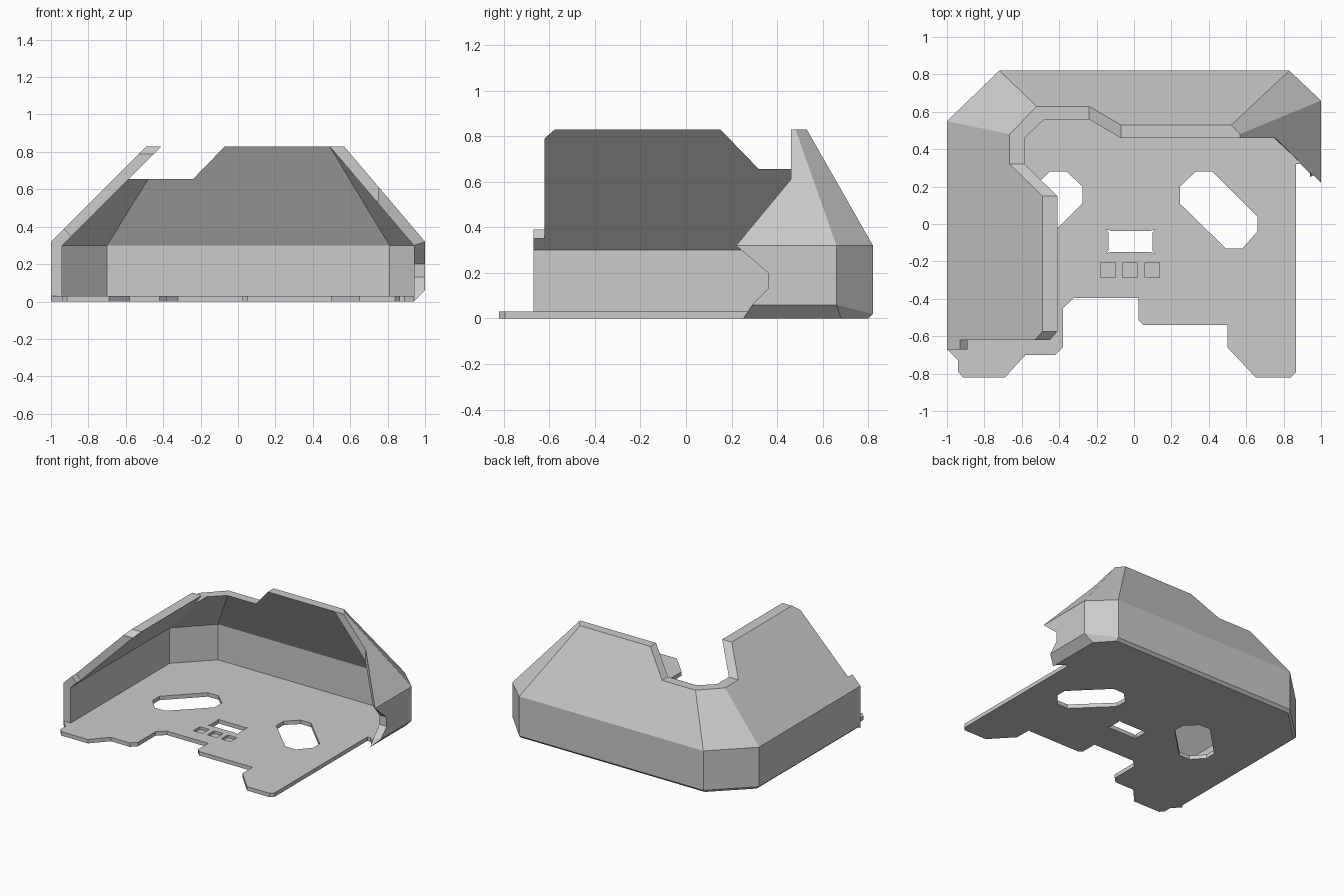
import bpy, bmesh

if "Cube" in bpy.data.objects:
    bpy.data.objects.remove(bpy.data.objects["Cube"])

def finish(name, bm):
    bmesh.ops.recalc_face_normals(bm, faces=bm.faces)
    me = bpy.data.meshes.new(name)
    bm.to_mesh(me)
    bm.free()
    ob = bpy.data.objects.new(name, me)
    bpy.context.collection.objects.link(ob)
    return ob

def prism(bm, outline, z0, z1):
    f = bm.faces.new([bm.verts.new((x, y, z0)) for x, y in outline])
    r = bmesh.ops.extrude_face_region(bm, geom=[f])
    for v in r["geom"]:
        if isinstance(v, bmesh.types.BMVert):
            v.co.z = z1

# Wall points: each is an (outer, inner) pair lying on one sloped wall
INNER_Z = {0: .03, .02: .03, .32: .30}

def rise(z, bend):
    return max(z - bend, 0)

def L(y, z, yi=None, zi=None):
    zi = INNER_Z.get(z, z) if zi is None else zi
    x = -.98 if z == 0 else -1 + rise(z, .32)
    return (x, y, z), (-.94 + rise(zi, .30), y if yi is None else yi, zi)

def B(x, z, xi=None):
    zi = INNER_Z.get(z, z)
    y = .80 if z == 0 else .82 - .57 * rise(z, .32)
    return (x, y, z), (x if xi is None else xi, .76 - .566 * rise(zi, .30), zi)

def R(y, z, yi=None, zi=None):
    zi = INNER_Z.get(z, z) if zi is None else zi
    x = .94 if z == 0 else 1 - .85 * rise(z, .32)
    return (x, y, z), (.94 - .85 * rise(zi, .30), y if yi is None else yi, zi)

P = dict(
    # left wall
    l0=L(-.67, 0), l1=L(-.67, .02), l2=L(-.67, .32), l3=L(-.67, .39, zi=.35),
    l4=L(-.62, .39, zi=.35), l5=L(-.62, .79), l6=L(-.575, .83), l7=L(.15, .83),
    l8=L(.32, .655), l9=L(.48, .655, .46),
    c0=L(.55, 0, .52), c1=L(.55, .02, .52), c2=L(.55, .32, .52),
    # back wall
    b0=B(-.72, 0, -.70), b1=B(-.72, .02, -.70), b2=B(-.72, .32, -.70),
    b3=B(-.52, .655, -.48), b4=B(-.24, .655), b5=B(-.07, .83), b6=B(.52, .83, .49),
    r0=B(.83, 0, .81), r1=B(.83, .02, .81), r2=B(.83, .32, .81),
    # right wall
    k0=R(.68, 0, .63), k1=R(.66, .06, .63), k2=R(.66, .32, .63), k3=R(.48, .83, .46),
    k4=R(.46, .83), k5=R(.46, .61, zi=.525), k6=R(.22, .32, .28), k7=R(.36, .20),
    k8=R(.36, .13), k9=R(.29, .06), k10=R(.25, 0, .27),
)
PANELS = [
    "l0 c0 c1 l1", "l1 c1 c2 l2", "l2 c2 l9 l8 l7 l6 l5 l4 l3",
    "c0 b0 b1 c1", "c1 b1 b2 c2", "c2 b2 b3 l9",
    "b0 r0 r1 b1", "b1 r1 r2 b2", "b2 r2 b6 b5 b4 b3",
    "r0 k0 k1 r1", "r1 k1 k2 r2", "r2 k2 k3 b6",
    "k0 k10 k9 k1", "k1 k9 k8 k7 k6 k2", "k2 k6 k5 k4 k3",
]

# Folded wall shell: outer and inner skins, joined along the open rim
bm = bmesh.new()
outer = {k: bm.verts.new(p[0]) for k, p in P.items()}
inner = {k: bm.verts.new(p[1]) for k, p in P.items()}
count = {}
for panel in PANELS:
    keys = panel.split()
    bm.faces.new([outer[k] for k in keys])
    bm.faces.new([inner[k] for k in reversed(keys)])
    for a, b in zip(keys, keys[1:] + keys[:1]):
        count.setdefault(frozenset((a, b)), []).append((a, b))
for uses in count.values():
    if len(uses) == 1:
        a, b = uses[0]
        bm.faces.new([outer[b], outer[a], inner[a], inner[b]])
bmesh.ops.remove_doubles(bm, verts=bm.verts, dist=.003)
finish("wall_shell", bm)

# Floor plate
bm = bmesh.new()
prism(bm, [
    (-.98, .55), (-.98, -.67), (-1, -.67), (-.94, -.73), (-.94, -.79), (-.915, -.82),
    (-.69, -.82), (-.58, -.70), (-.42, -.70), (-.38, -.66), (-.38, -.45), (-.32, -.395),
    (.025, -.395), (.025, -.515), (.05, -.54), (.50, -.54), (.50, -.66), (.65, -.82),
    (.84, -.82), (.865, -.795), (.865, .32), (.89, .32), (.94, .27), (.94, .68),
    (.83, .80), (-.72, .80)], 0, .03)
floor = finish("floor_plate", bm)

# Cutters: mirrored slots, notched window, three shallow pockets
bm = bmesh.new()
slot = [(.33, .28), (.42, .28), (.66, .04), (.66, -.04),
        (.58, -.13), (.49, -.13), (.245, .11), (.245, .20)]
prism(bm, slot, -.1, .1)
prism(bm, [(-.03 - x, y) for x, y in slot], -.1, .1)
quarter = [(.118, .05), (.132, .063), (.10, .056)]
window = []
for sx, sy in ((1, 1), (-1, 1), (-1, -1), (1, -1)):
    q = quarter if sx * sy > 0 else quarter[::-1]
    window += [(-.018 + sx * x, -.093 + sy * y) for x, y in q]
prism(bm, window, -.1, .1)
for x in (-.137, -.02, .097):
    prism(bm, [(x - .039, -.285), (x + .039, -.285), (x + .039, -.205), (x - .039, -.205)], .01, .1)
cutter = finish("floor_cutter", bm)
cutter.hide_render = True

mod = floor.modifiers.new("openings", 'BOOLEAN')
mod.operation = 'DIFFERENCE'
mod.solver = 'EXACT'
mod.object = cutter
bpy.context.view_layer.objects.active = floor
bpy.ops.object.modifier_apply(modifier=mod.name)
bpy.data.objects.remove(cutter)
